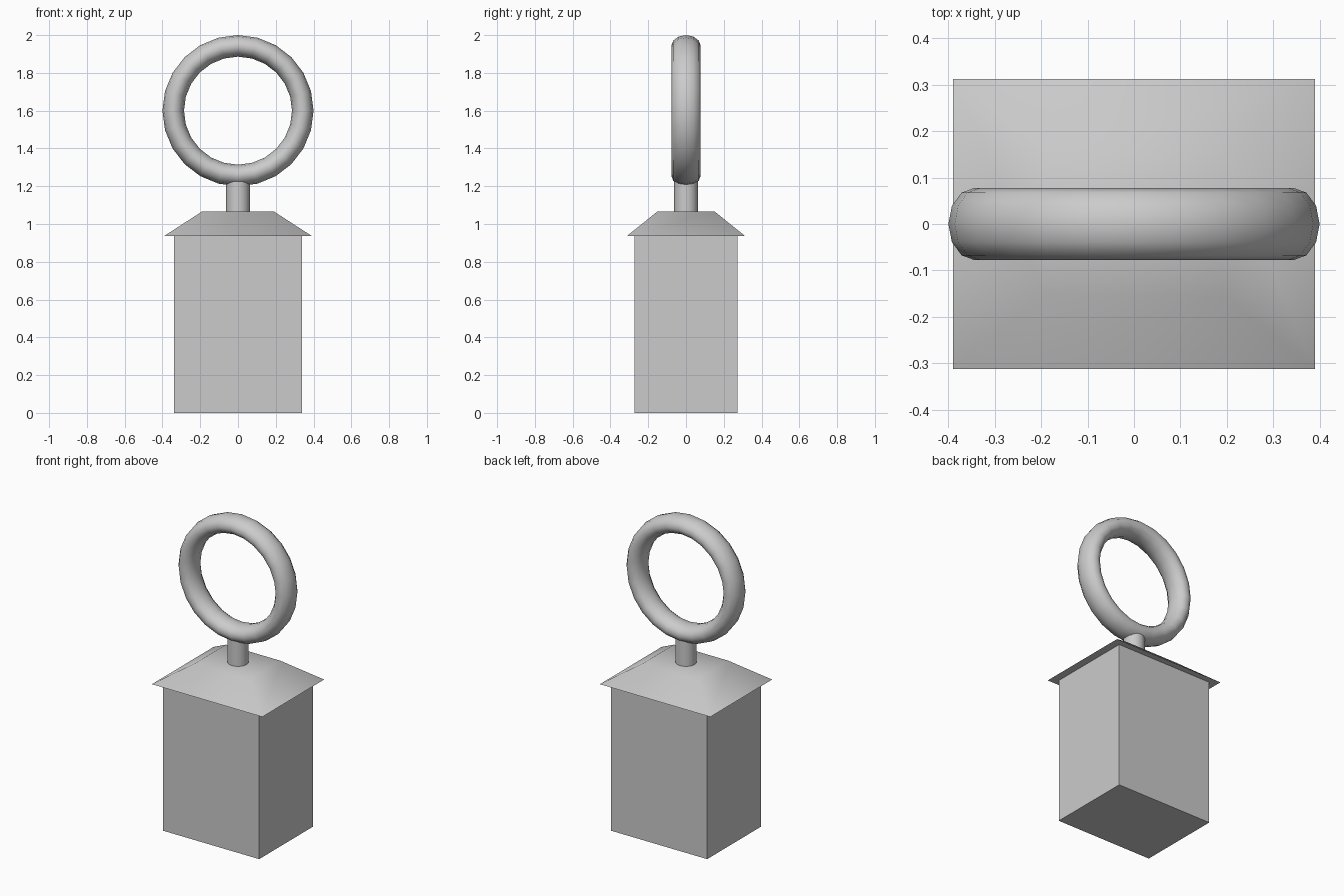
import bpy
import bmesh
from math import cos, sin, pi, radians

if "Cube" in bpy.data.objects:
    bpy.data.objects.remove(bpy.data.objects["Cube"])


def make_object(name, bm, smooth_angle=None):
    bmesh.ops.recalc_face_normals(bm, faces=bm.faces[:])
    mesh = bpy.data.meshes.new(name)
    bm.to_mesh(mesh)
    bm.free()
    obj = bpy.data.objects.new(name, mesh)
    bpy.context.collection.objects.link(obj)
    if smooth_angle:
        bpy.ops.object.select_all(action='DESELECT')
        obj.select_set(True)
        bpy.context.view_layer.objects.active = obj
        bpy.ops.object.shade_smooth_by_angle(angle=radians(smooth_angle))
    return obj


def frustum(name, bottom, top, smooth_angle=None):
    """Rectangular block; bottom and top are (half_x, half_y, z)."""
    bm = bmesh.new()
    loops = [[bm.verts.new((sx * hx, sy * hy, z))
              for sx, sy in ((-1, -1), (1, -1), (1, 1), (-1, 1))]
             for hx, hy, z in (bottom, top)]
    for loop in loops:
        bm.faces.new(loop)
    for i in range(4):
        j = (i + 1) % 4
        bm.faces.new((loops[0][i], loops[0][j], loops[1][j], loops[1][i]))
    return make_object(name, bm, smooth_angle)


# Weight body and its overhanging sloped cap
frustum("body", (0.34, 0.272, 0), (0.34, 0.272, 0.937))
frustum("sloped_cap", (0.39, 0.312, 0.937), (0.192, 0.153, 1.065), 60)

# Round stem joining cap and ring
bm = bmesh.new()
bmesh.ops.create_cone(bm, cap_ends=True, segments=16, radius1=0.063,
                      radius2=0.063, depth=0.18)
bmesh.ops.translate(bm, verts=bm.verts[:], vec=(0, 0, 1.14))
make_object("stem", bm, 40)

# Upright ring handle with an oval cross-section
MAJOR, MINOR = 24, 12
bm = bmesh.new()
rings = []
for i in range(MAJOR):
    a = 2 * pi * i / MAJOR
    ring = []
    for k in range(MINOR):
        b = 2 * pi * k / MINOR
        r = 0.343 + 0.057 * cos(b)
        ring.append(bm.verts.new((r * cos(a), 0.078 * sin(b), 1.6 + r * sin(a))))
    rings.append(ring)
for i in range(MAJOR):
    p, q = rings[i], rings[(i + 1) % MAJOR]
    for k in range(MINOR):
        m = (k + 1) % MINOR
        bm.faces.new((p[k], p[m], q[m], q[k]))
make_object("ring_handle", bm, 60)
